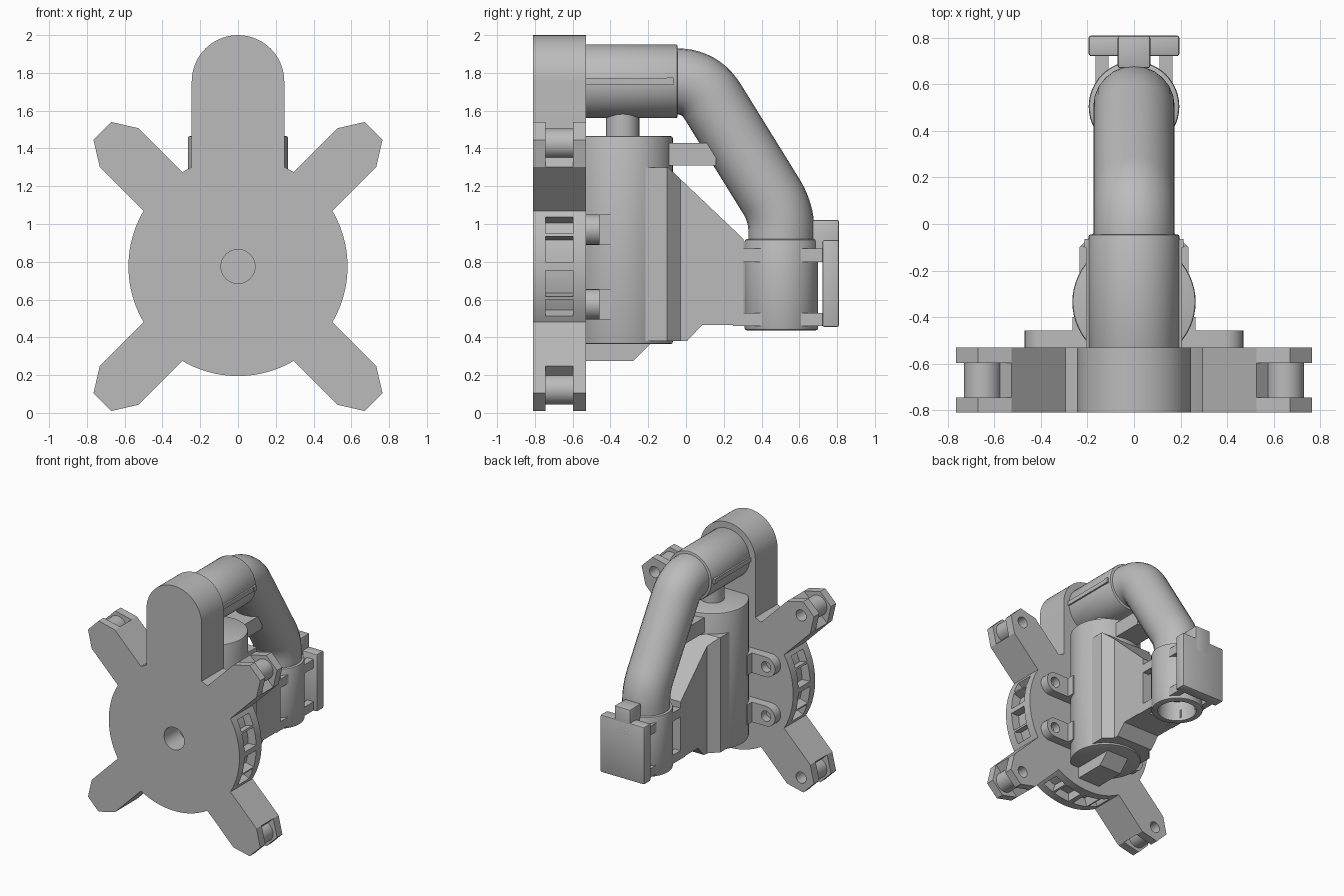
import bpy, bmesh
from math import sin, cos, radians, pi
from mathutils import Vector

cube = bpy.data.objects.get("Cube")
if cube:
    bpy.data.objects.remove(cube, do_unlink=True)

grey = bpy.data.materials.new("plain grey")
grey.use_nodes = True
grey.diffuse_color = (0.5, 0.5, 0.5, 1)
grey.node_tree.nodes["Principled BSDF"].inputs["Base Color"].default_value = (0.5, 0.5, 0.5, 1)

HUB_Z = 0.775            # height of the disc centre
FRONT, BACK = -0.81, -0.53
SLOT = (-0.745, -0.598)  # depth range of the rim windows and forks


def arc(cx, cy, r, a, b, n):
    """Points along an arc, angles in degrees."""
    return [(cx + r * cos(radians(a + (b - a) * i / n)),
             cy + r * sin(radians(a + (b - a) * i / n))) for i in range(n + 1)]


def circle(cx, cy, r, n=40):
    return arc(cx, cy, r, 0, 360, n)[:-1]


def rect(x0, x1, y0, y1):
    return [(x0, y0), (x1, y0), (x1, y1), (x0, y1)]


def spin(pts, deg):
    """Turn (along, across) points around the hub in the xz plane."""
    c, s = cos(radians(deg)), sin(radians(deg))
    return [(u * c - v * s, HUB_Z + u * s + v * c) for u, v in pts]


def place(axis, p, d):
    return {"x": (d, p[0], p[1]), "y": (p[0], d, p[1]), "z": (p[0], p[1], d)}[axis]


def finish(ob):
    bpy.ops.object.select_all(action="DESELECT")
    ob.select_set(True)
    bpy.context.view_layer.objects.active = ob
    bpy.ops.object.shade_smooth_by_angle(angle=radians(30))


def prism(name, pts, axis, a, b, bevel=0):
    """Extrude a 2D outline along an axis from a to b."""
    bm = bmesh.new()
    face = bm.faces.new([bm.verts.new(place(axis, p, a)) for p in pts])
    ext = bmesh.ops.extrude_face_region(bm, geom=[face])
    move = Vector(place(axis, (0, 0), b - a))
    for v in ext["geom"]:
        if isinstance(v, bmesh.types.BMVert):
            v.co += move
    bmesh.ops.recalc_face_normals(bm, faces=bm.faces)
    if bevel:
        sharp = [e for e in bm.edges if e.calc_face_angle(0) > radians(40)]
        bmesh.ops.bevel(bm, geom=sharp, offset=bevel, segments=2, profile=0.5, affect="EDGES")
    me = bpy.data.meshes.new(name)
    bm.to_mesh(me)
    bm.free()
    me.materials.append(grey)
    ob = bpy.data.objects.new(name, me)
    bpy.context.collection.objects.link(ob)
    finish(ob)
    return ob


def cut(ob, cutters):
    """Subtract the cutters, then discard them."""
    bpy.context.view_layer.objects.active = ob
    for c in cutters:
        c.hide_render = True
        mod = ob.modifiers.new("cut", "BOOLEAN")
        mod.operation, mod.solver, mod.object = "DIFFERENCE", "EXACT", c
        bpy.ops.object.modifier_apply(modifier=mod.name)
        bpy.data.objects.remove(c, do_unlink=True)
    finish(ob)


# Base plate: disc with four diagonal arms and a round-topped upright
ARM = [(0.89, 0.145), (1.015, 0.067), (1.015, -0.067), (0.89, -0.145)]
half = arc(0, 1.755, 0.245, 90, 0, 14)
half += arc(0, HUB_Z, 0.58, 65, 59.5, 2) + spin(ARM, 45)
half += arc(0, HUB_Z, 0.58, 30.5, -30.5, 20) + spin(ARM, -45)
half += arc(0, HUB_Z, 0.58, -59.5, -90, 10)
outline = half + [(-x, z) for x, z in reversed(half[1:-1])]
plate = prism("base_plate", outline, "y", FRONT, BACK)

cutters = [prism("hub_hole_cutter", circle(0, HUB_Z, 0.09), "y", FRONT - 0.1, -0.62)]
# Rim windows on both sides and the bottom
for side in (0, 180, 270):
    for a, b in ((2, 16), (17.5, 27), (-16, -2), (-27, -17.5)):
        sector = arc(0, HUB_Z, 0.51, side + a, side + b, 4) + arc(0, HUB_Z, 0.64, side + b, side + a, 4)
        cutters.append(prism("window_cutter", sector, "y", *SLOT))
# Forked arm ends, with pin holes open at the back
for deg in (45, 135, 225, 315):
    cutters.append(prism("fork_cutter", spin(rect(0.89, 1.2, -0.3, 0.3), deg), "y", *SLOT))
    px, pz = spin([(0.92, 0)], deg)[0]
    cutters.append(prism("pin_hole_cutter", circle(px, pz, 0.045, 24), "y", -0.64, -0.4))
cut(plate, cutters)

# Rollers held in the forks
for deg in (45, 135, 225, 315):
    px, pz = spin([(0.92, 0)], deg)[0]
    roller = prism("fork_roller", circle(px, pz, 0.08, 32), "y", SLOT[0] - 0.01, SLOT[1] + 0.01)
    cut(roller, [prism("pin_hole_cutter", circle(px, pz, 0.045, 24), "y", -0.66, -0.4)])

# Upright tank with neck and drain block
TANK_Y = -0.335
prism("tank", circle(0, TANK_Y, 0.265, 56), "z", 0.365, 1.465, 0.01)
prism("tank_neck", circle(0, TANK_Y, 0.088, 32), "z", 1.44, 1.62)
prism("drain_block", [(-0.54, 0.4), (-0.54, 0.275), (-0.28, 0.275), (-0.19, 0.365), (-0.19, 0.4)],
      "x", -0.1, 0.1)

# Mounting lugs either side of the tank
for side in (1, -1):
    for z in (0.97, 0.575):
        shape = [(0.15, z - 0.08)] + arc(0.39, z, 0.08, -90, 90, 14) + [(0.15, z + 0.08)]
        lug = prism("mounting_lug", [(side * x, y) for x, y in shape], "y", BACK - 0.01, -0.457)
        cut(lug, [prism("lug_hole_cutter", circle(side * 0.39, z, 0.042, 24), "y", -0.52, -0.4)])
        prism("lug_web", rect(side * 0.15, side * 0.265, z - 0.08, z + 0.08), "y", BACK, -0.4)

# Rear fin: side profile trimmed to a plan that widens into the tank
fin = prism("rear_fin", [(-0.25, 0.38), (0.005, 0.38), (0.085, 0.465), (0.305, 0.465),
                         (0.305, 0.92), (-0.095, 1.30), (-0.25, 1.30)], "x", -0.235, 0.235)
cut(fin, [prism("fin_trim_cutter", [(s * 0.235, -0.1), (s * 0.165, -0.03), (s * 0.165, 0.5),
                                    (s * 0.5, 0.5), (s * 0.5, -0.1)], "z", 0.2, 1.5) for s in (1, -1)])
prism("tank_brace", rect(-0.15, 0.16, 1.31, 1.43), "x", -0.1, 0.1)

# Horizontal sleeve with side rails
prism("top_sleeve", circle(0, 1.755, 0.195, 48), "y", -0.56, -0.045, 0.008)
for s in (1, -1):
    prism("sleeve_rail", rect(s * 0.15, s * 0.207, 1.738, 1.772), "y", -0.55, -0.07)
    prism("rail_latch", rect(s * 0.15, s * 0.212, 1.735, 1.775), "y", -0.1, -0.065)

# Bent pipe running down to the outlet
corners = [((0.075, 1.755), 0.125), ((0.505, 1.06), 0.1)]
ends = [Vector((-0.1, 1.755)), Vector((0.505, 0.88))]
nodes = [ends[0]] + [Vector(c) for c, t in corners] + [ends[1]]
path = [ends[0]]
for i, (c, t) in enumerate(corners, 1):
    p = nodes[i]
    a = p + (nodes[i - 1] - p).normalized() * t
    b = p + (nodes[i + 1] - p).normalized() * t
    path += [a.lerp(p, k / 10).lerp(p.lerp(b, k / 10), k / 10) for k in range(11)]
path.append(ends[1])
curve = bpy.data.curves.new("bent_pipe", "CURVE")
curve.dimensions = "3D"
curve.bevel_depth, curve.bevel_resolution, curve.use_fill_caps = 0.175, 10, True
spline = curve.splines.new("POLY")
spline.points.add(len(path) - 1)
for point, p in zip(spline.points, path):
    point.co = (0, p.x, p.y, 1)
curve.materials.append(grey)
pipe = bpy.data.objects.new("bent_pipe", curve)
bpy.context.collection.objects.link(pipe)
bpy.ops.object.select_all(action="DESELECT")
pipe.select_set(True)
bpy.context.view_layer.objects.active = pipe
bpy.ops.object.convert(target="MESH")
finish(bpy.context.view_layer.objects.active)

# Outlet cup, hollow from below
OUT_Y = 0.505
cup = prism("outlet_cup", circle(0, OUT_Y, 0.195, 48), "z", 0.437, 0.92, 0.012)
cut(cup, [prism("cup_bore_cutter", circle(0, OUT_Y, 0.145), "z", 0.3, 0.6)])

# Struts joining fin, outlet and end block
for s in (1, -1):
    for z in (0.46, 0.8):
        prism("fin_strut", rect(s * 0.11, s * 0.165, 0.25, 0.42), "z", z, z + 0.07)
        prism("block_strut", rect(s * 0.11, s * 0.165, 0.58, 0.74), "z", z, z + 0.07)

# Rear end block with raised tab
prism("end_block", rect(-0.195, 0.195, 0.722, 0.81), "z", 0.455, 0.915, 0.01)
prism("end_block_tab", rect(-0.07, 0.07, 0.67, 0.81), "z", 0.8, 1.022, 0.01)
